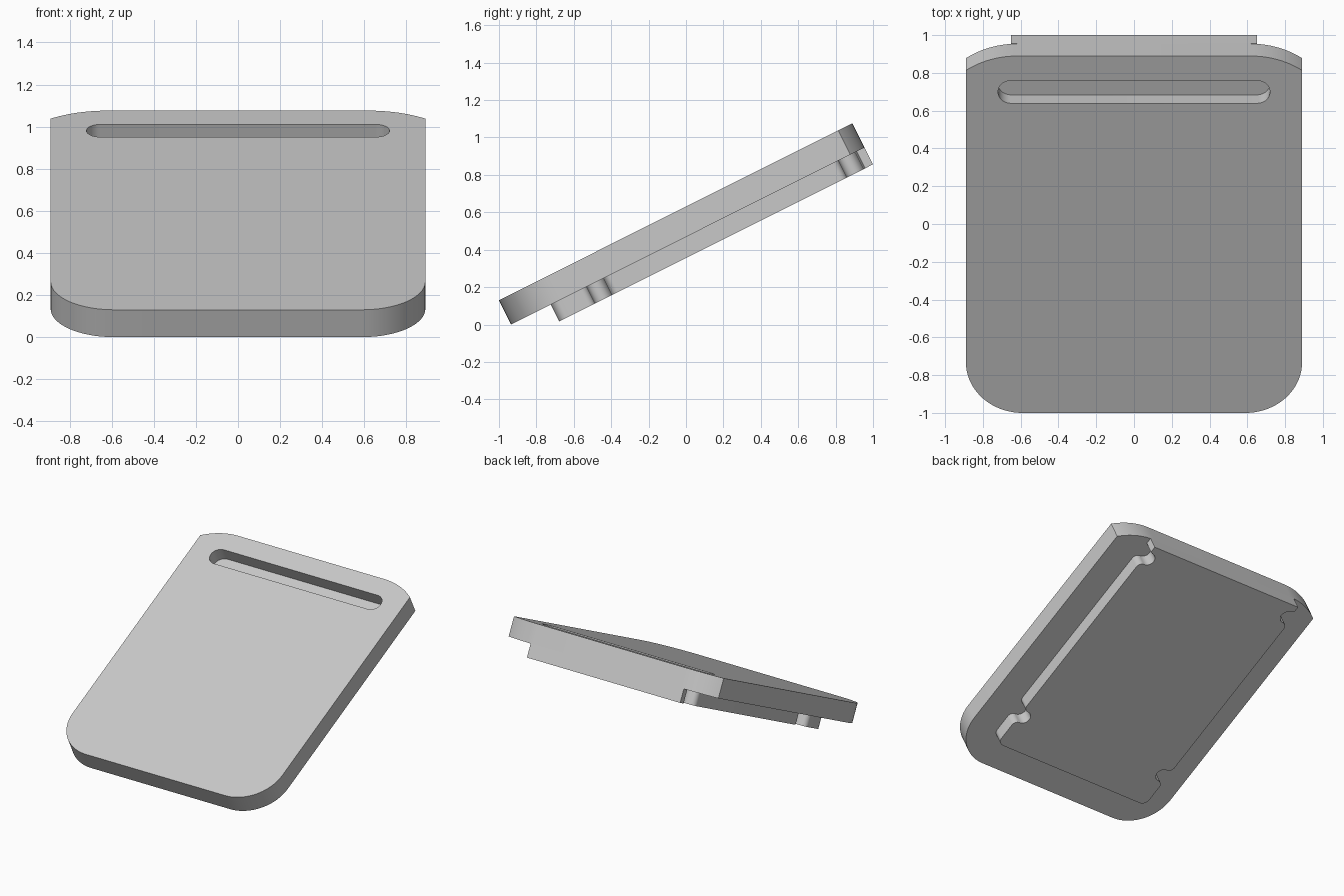
import bpy, bmesh
from math import radians, cos, sin
from mathutils import Matrix

cube = bpy.data.objects.get("Cube")
if cube:
    bpy.data.objects.remove(cube, do_unlink=True)

grey = bpy.data.materials.new("plain_grey")
grey.use_nodes = True
colour = (0.58, 0.58, 0.58, 1)
grey.diffuse_color = colour
grey.node_tree.nodes["Principled BSDF"].inputs["Base Color"].default_value = colour

LENGTH = 2.113
THICK = 0.145
TOTAL = 0.246
# plate space: y runs up the slope, z is the plate normal, origin on the front top edge
TILT = Matrix.Translation((0, -1, 0.13)) @ Matrix.Rotation(radians(26.6), 4, "X")


def arc(cx, cy, r, start, end, steps=12):
    angles = [radians(start + (end - start) * i / steps) for i in range(steps + 1)]
    return [(cx + r * cos(a), cy + r * sin(a)) for a in angles]


def prism(name, half, low, high):
    """Mirror a half outline in x and extrude it along the plate normal."""
    outline = half + [(-x, y) for x, y in reversed(half)]
    bm = bmesh.new()
    face = bm.faces.new([bm.verts.new((x, y, low)) for x, y in outline])
    top = bmesh.ops.extrude_face_region(bm, geom=[face])["geom"]
    verts = [v for v in top if isinstance(v, bmesh.types.BMVert)]
    bmesh.ops.translate(bm, verts=verts, vec=(0, 0, high - low))
    bmesh.ops.recalc_face_normals(bm, faces=bm.faces)
    mesh = bpy.data.meshes.new(name)
    bm.to_mesh(mesh)
    bm.free()
    mesh.materials.append(grey)
    obj = bpy.data.objects.new(name, mesh)
    bpy.context.collection.objects.link(obj)
    obj.matrix_world = TILT
    return obj


def side_notch(y):
    """Rounded notch in the +x side, centred at y."""
    return (arc(0.63, y - 0.09, 0.04, 0, 90, 8)
            + arc(0.63, y, 0.05, 270, 90)[1:])


# Upper plate: round front corners, shallow curves at the back corners
upper = prism("upper_plate",
              arc(0.59, 0.3, 0.3, -90, 0, 20) + arc(0.62, LENGTH - 0.47, 0.47, 55, 90),
              -THICK, 0)

# Long rounded slot sunk into the top surface
slot = prism("slot_cutter", arc(0.653, 1.9, 0.067, -90, 90, 16), -0.1, 0.1)
slot.hide_render = True
cut = upper.modifiers.new("slot", "BOOLEAN")
cut.operation = "DIFFERENCE"
cut.solver = "EXACT"
cut.object = slot
bpy.context.view_layer.update()
bpy.context.view_layer.objects.active = upper
bpy.ops.object.modifier_apply(modifier=cut.name)
bpy.data.objects.remove(slot, do_unlink=True)

# Lower plate: narrower, with a pair of notches on each side
front = 0.237
lower = prism("lower_plate",
              arc(0.62, front + 0.05, 0.05, -90, 0, 8)
              + side_notch(front + 0.265)
              + arc(0.63, front + 0.355, 0.04, -90, 0, 8)[1:]
              + side_notch(front + 1.77)
              + [(0.65, front + 1.83), (0.65, LENGTH)],
              -TOTAL, -THICK)

bpy.ops.object.select_all(action="DESELECT")
for obj in (upper, lower):
    obj.select_set(True)
bpy.context.view_layer.objects.active = upper
bpy.ops.object.shade_smooth_by_angle(angle=radians(30))
